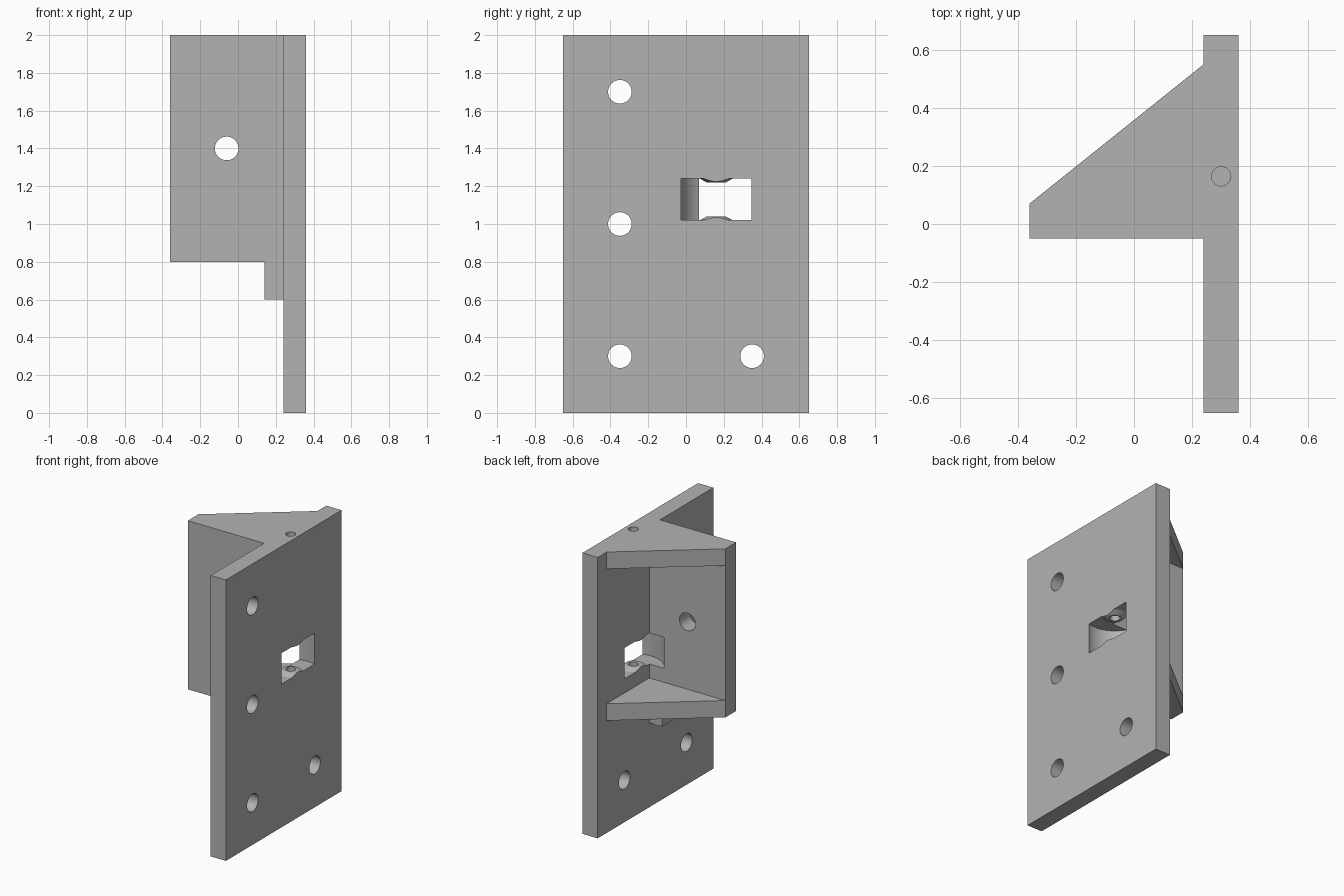
import bpy, bmesh, math
from mathutils import Matrix

if "Cube" in bpy.data.objects:
    bpy.data.objects.remove(bpy.data.objects["Cube"])

grey = bpy.data.materials.new("light grey")
grey.diffuse_color = (0.45, 0.45, 0.45, 1)
grey.use_nodes = True
grey.node_tree.nodes["Principled BSDF"].inputs["Base Color"].default_value = grey.diffuse_color


def to_object(name, bm):
    bmesh.ops.recalc_face_normals(bm, faces=bm.faces)
    me = bpy.data.meshes.new(name)
    bm.to_mesh(me)
    bm.free()
    me.materials.append(grey)
    ob = bpy.data.objects.new(name, me)
    bpy.context.collection.objects.link(ob)
    return ob


def prism(name, outline, z0, z1):
    bm = bmesh.new()
    face = bm.faces.new([bm.verts.new((x, y, z0)) for x, y in outline])
    ext = bmesh.ops.extrude_face_region(bm, geom=[face])["geom"]
    for v in ext:
        if isinstance(v, bmesh.types.BMVert):
            v.co.z = z1
    return to_object(name, bm)


def box(name, x0, x1, y0, y1, z0, z1):
    return prism(name, [(x0, y0), (x1, y0), (x1, y1), (x0, y1)], z0, z1)


def rod(name, centre, r, depth, axis="Z", r2=None, sides=48):
    rot = {"X": Matrix.Rotation(math.pi / 2, 4, "Y"),
           "Y": Matrix.Rotation(math.pi / 2, 4, "X"), "Z": Matrix()}[axis]
    bm = bmesh.new()
    bmesh.ops.create_cone(bm, cap_ends=True, segments=sides, radius1=r,
                          radius2=r if r2 is None else r2, depth=depth,
                          matrix=Matrix.Translation(centre) @ rot)
    return to_object(name, bm)


def combine(target, tool, operation):
    """Apply a boolean and discard the tool."""
    bpy.context.view_layer.objects.active = target
    mod = target.modifiers.new("bool", "BOOLEAN")
    mod.operation, mod.solver, mod.object = operation, "EXACT", tool
    bpy.ops.object.modifier_apply(modifier=mod.name)
    bpy.data.objects.remove(tool)


# Mounting plate with fin, stepped tab and two triangular shelves
bracket = box("mounting_bracket", 0.24, 0.36, -0.65, 0.65, 0, 2)
combine(bracket, prism("fin", [(-0.36, -0.05), (0.30, -0.05), (0.30, 0.07), (-0.36, 0.07)], 0.8, 2), "UNION")
combine(bracket, box("tab", 0.14, 0.30, -0.05, 0.07, 0.6, 0.85), "UNION")
shelf = [(-0.36, -0.05), (0.30, -0.05), (0.30, 0.55), (0.24, 0.55), (-0.36, 0.07)]
for z in (0.8, 1.88):
    combine(bracket, prism("shelf", shelf, z, z + 0.12), "UNION")

# Screw holes through the plate and the fin
for y, z in ((-0.35, 0.3), (-0.35, 1.0), (-0.35, 1.7), (0.35, 0.3)):
    combine(bracket, rod("hole", (0.30, y, z), 0.0625, 0.4, "X"), "DIFFERENCE")
combine(bracket, rod("hole", (-0.06, 0.01, 1.4), 0.0625, 0.4, "Y"), "DIFFERENCE")

# Round pivot slot, with conical bosses left on its floor and ceiling
px, py, z0, z1 = 0.30, 0.16, 1.02, 1.24
slot = rod("slot", (px, py, (z0 + z1) / 2), 0.196, z1 - z0, sides=96)
combine(slot, rod("boss", (px, py, z0 + 0.005), 0.105, 0.03, r2=0.05), "DIFFERENCE")
combine(slot, rod("boss", (px, py, z1 - 0.005), 0.05, 0.03, r2=0.105), "DIFFERENCE")
combine(bracket, slot, "DIFFERENCE")

# Blind pin hole from the top edge through the slot
combine(bracket, rod("pin_hole", (px, py + 0.004, 1.45), 0.033, 1.3), "DIFFERENCE")

bpy.ops.object.select_all(action="DESELECT")
bracket.select_set(True)
bpy.context.view_layer.objects.active = bracket
bpy.ops.object.shade_smooth_by_angle(angle=math.radians(25))
